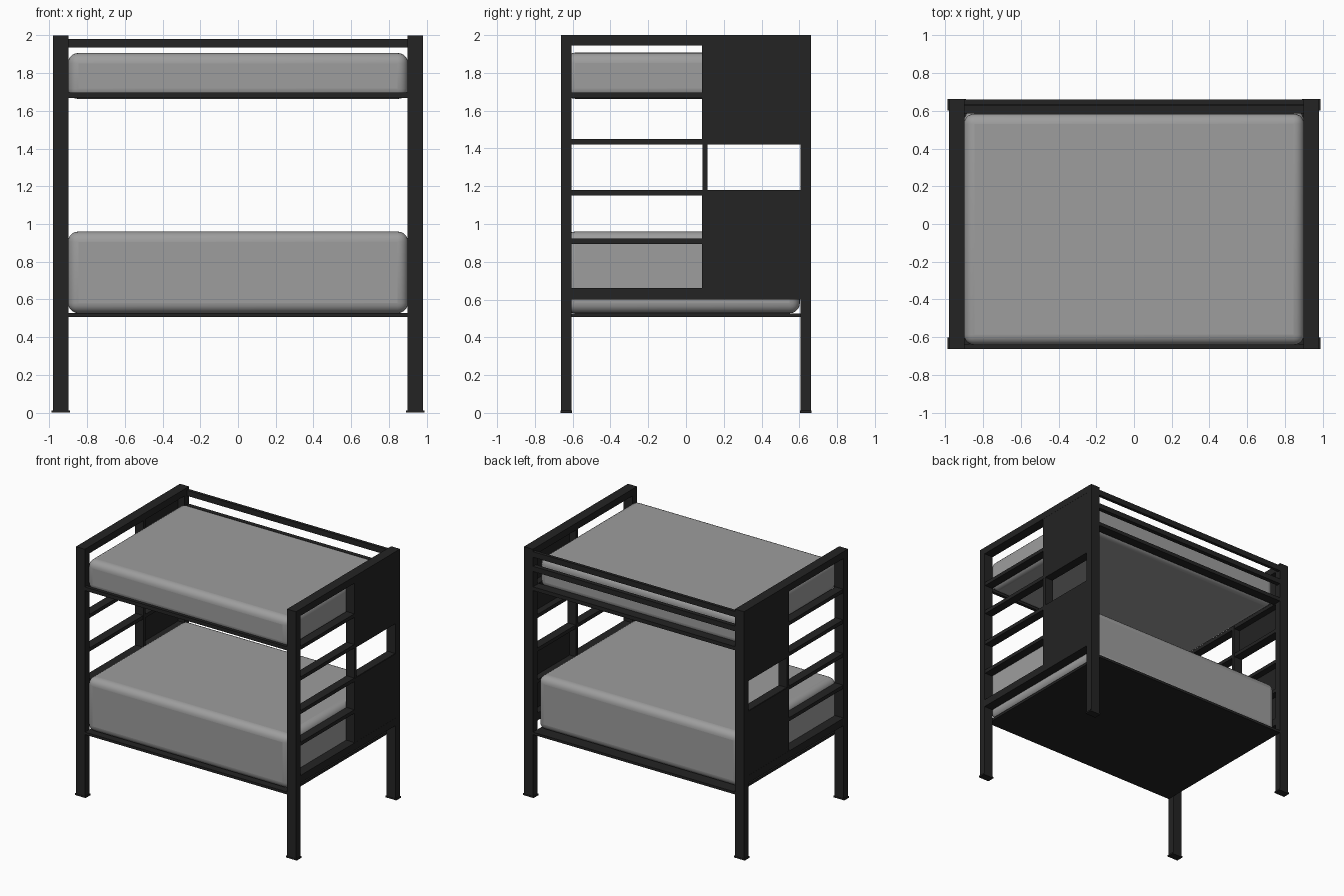
import bpy

if "Cube" in bpy.data.objects:
    bpy.data.objects.remove(bpy.data.objects["Cube"])


def material(name, value):
    m = bpy.data.materials.new(name)
    m.diffuse_color = (value, value, value, 1)
    m.use_nodes = True
    m.node_tree.nodes["Principled BSDF"].inputs["Base Color"].default_value = m.diffuse_color
    return m


frame_mat = material("charcoal frame", 0.017)
mattress_mat = material("grey mattress", 0.34)


def box(name, x, y, z, mat=frame_mat):
    """Box from (min, max) ranges on each axis."""
    bpy.ops.mesh.primitive_cube_add(
        size=1, location=[(r[0] + r[1]) / 2 for r in (x, y, z)])
    ob = bpy.context.object
    ob.name = name
    ob.scale = [r[1] - r[0] for r in (x, y, z)]
    bpy.ops.object.transform_apply(location=False, rotation=False, scale=True)
    ob.data.materials.append(mat)
    return ob


def mirrored(r, s):
    return tuple(sorted((r[0] * s, r[1] * s)))


def mattress(name, y, z):
    ob = box(name, (-0.902, 0.902), y, z, mattress_mat)
    mod = ob.modifiers.new("soft edges", 'BEVEL')
    mod.width = 0.055
    mod.segments = 5
    bpy.ops.object.shade_smooth_by_angle()


# End frames, one on each side
for side, s in (("right", 1), ("left", -1)):
    post_x = mirrored((0.90, 0.98), s)
    for place, t in (("front", -1), ("back", 1)):
        box(f"{side}_{place}_post", post_x, mirrored((0.605, 0.662), t), (0.0, 2.0))
        box(f"{side}_{place}_foot", mirrored((0.892, 0.988), s),
            mirrored((0.603, 0.664), t), (0.0, 0.012))
    inner = (-0.605, 0.605)
    box(f"{side}_top_rail", post_x, inner, (1.945, 2.0))
    box(f"{side}_bottom_rail", post_x, inner, (0.60, 0.66))
    # Ladder rungs
    for i, z in enumerate((0.895, 1.15, 1.42, 1.667)):
        box(f"{side}_rung_{i + 1}", mirrored((0.905, 0.975), s), inner, (z, z + 0.029))
    # Upright and the two closed panels
    box(f"{side}_stile", mirrored((0.902, 0.978), s), (0.087, 0.113), (0.66, 1.945))
    panel_x = mirrored((0.957, 0.979), s)
    box(f"{side}_upper_panel", panel_x, (0.086, 0.605), (1.42, 1.95))
    box(f"{side}_lower_panel", panel_x, (0.086, 0.605), (0.655, 1.176))

# Long rails
span = (-0.90, 0.90)
box("back_guard_rail_top", span, (0.635, 0.66), (1.935, 1.98))
box("back_guard_rail_middle", span, (0.625, 0.66), (1.82, 1.862))
box("upper_back_rail", span, (0.585, 0.66), (1.667, 1.697))
box("upper_front_rail", span, (-0.662, -0.637), (1.667, 1.697))

# Lower bed base
box("lower_bed_base", span, (-0.66, 0.66), (0.507, 0.527))

# Mattresses
mattress("upper_mattress", (-0.642, 0.585), (1.663, 1.907))
mattress("lower_mattress", (-0.642, 0.603), (0.527, 0.96))
